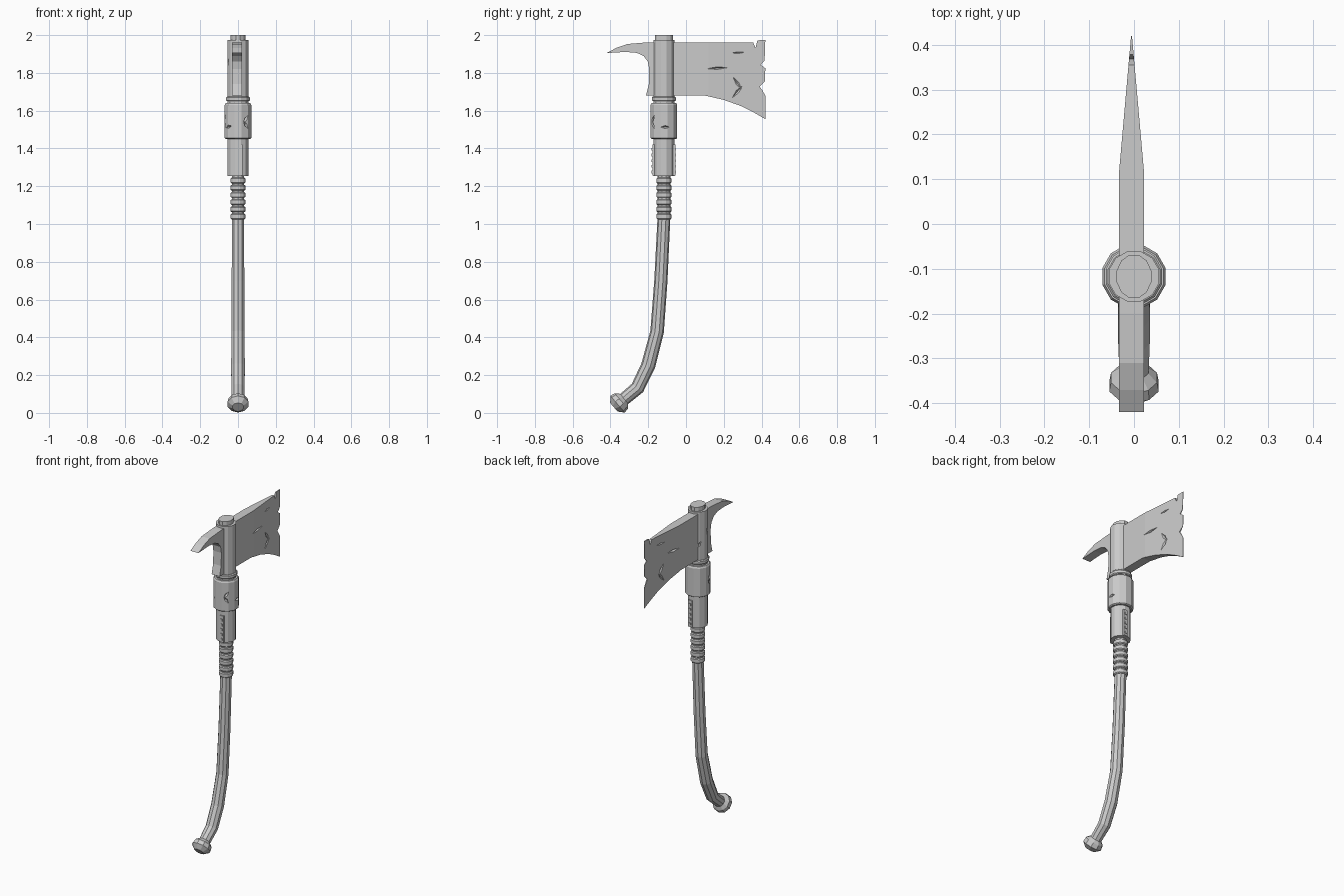
import bpy
import bmesh
from math import cos, sin, pi, radians
from mathutils import Vector

cube = bpy.data.objects.get("Cube")
if cube:
    bpy.data.objects.remove(cube)

AXIS_Y = -0.117      # upright centre line of the haft and head
BLADE_X = -0.0055    # blade mid plane
UP = Vector((0, 0, 1))

metal = bpy.data.materials.new("plain grey")
metal.use_nodes = True
grey = (0.6, 0.6, 0.6, 1)
metal.diffuse_color = grey
metal.node_tree.nodes["Principled BSDF"].inputs["Base Color"].default_value = grey


def finish(name, bm):
    bmesh.ops.recalc_face_normals(bm, faces=bm.faces)
    mesh = bpy.data.meshes.new(name)
    bm.to_mesh(mesh)
    bm.free()
    mesh.materials.append(metal)
    obj = bpy.data.objects.new(name, mesh)
    bpy.context.collection.objects.link(obj)
    return obj


def loft(name, stations, axis=None, sides=12, squash=1.0):
    """Sweep a faceted ring through (y, z, radius) stations."""
    bm = bmesh.new()
    centres = [Vector((0, y, z)) for y, z, r in stations]
    rings = []
    for i, (y, z, r) in enumerate(stations):
        d = axis or centres[min(i + 1, len(centres) - 1)] - centres[max(i - 1, 0)]
        side = d.normalized().cross(Vector((1, 0, 0)))
        ring = []
        for k in range(sides):
            a = 2 * pi * (k + 0.5) / sides
            ring.append(bm.verts.new(centres[i] + side * r * sin(a)
                                     + Vector((r * squash * cos(a), 0, 0))))
        rings.append(ring)
    for lower, upper in zip(rings, rings[1:]):
        for k in range(sides):
            n = (k + 1) % sides
            bm.faces.new((lower[k], lower[n], upper[n], upper[k]))
    bm.faces.new(rings[0])
    bm.faces.new(rings[-1])
    return finish(name, bm)


def turned(name, profile, **options):
    return loft(name, [(AXIS_Y, z, r) for z, r in profile], UP, **options)


def box(name, centre, size):
    bm = bmesh.new()
    bmesh.ops.create_cube(bm, size=1)
    for v in bm.verts:
        v.co = Vector(centre) + v.co * Vector(size)
    return finish(name, bm)


def add_nick(bm, centre, normal, angle, length, width, depth):
    """Pointed wedge that bites a diamond scar into a surface."""
    n = Vector(normal).normalized()
    along = UP.cross(n) * cos(angle) + UP * sin(angle)
    across = n.cross(along)
    verts = [bm.verts.new(Vector(centre) + s * v) for s in (-1, 1)
             for v in (along * length, across * width, n * depth)]
    bmesh.ops.convex_hull(bm, input=verts)


def carve(obj, bm):
    """Cut the wedges out of a part, then discard the cutter."""
    cutter = finish("scar_cutter", bm)
    cutter.hide_render = True
    mod = obj.modifiers.new("scars", 'BOOLEAN')
    mod.operation = 'DIFFERENCE'
    mod.solver = 'EXACT'
    mod.use_self = True
    mod.object = cutter
    graph = bpy.context.evaluated_depsgraph_get()
    mesh = bpy.data.meshes.new_from_object(obj.evaluated_get(graph))
    obj.modifiers.clear()
    obj.data = mesh
    bpy.data.objects.remove(cutter)


def round_nicks(obj, radius, nicks):
    bm = bmesh.new()
    for a, z, tilt, length in nicks:
        n = Vector((cos(radians(a)), sin(radians(a)), 0))
        add_nick(bm, n * radius + Vector((0, AXIS_Y, z)), n,
                 radians(tilt), length, 0.009, 0.015)
    carve(obj, bm)


# Curved handle and pommel
loft("handle", [(AXIS_Y, 1.3, 0.034), (AXIS_Y, 1.03, 0.034), (-0.133, 0.7, 0.035),
                (-0.153, 0.43, 0.036), (-0.2, 0.25, 0.038), (-0.257, 0.132, 0.037),
                (-0.335, 0.067, 0.034)], sides=10)
loft("pommel", [(-0.327, 0.076, 0.033), (-0.343, 0.063, 0.054), (-0.362, 0.046, 0.058),
                (-0.382, 0.03, 0.03)], Vector((0, -0.76, -0.65)), sides=10)

# Grip rings
for i in range(6):
    z = 1.025 + i * 0.038
    turned(f"grip_ring_{i + 1}", [(z, 0.036), (z + 0.005, 0.041),
                                  (z + 0.025, 0.041), (z + 0.03, 0.036)])

# Sleeves and collars stacked along the haft
turned("lower_sleeve", [(1.255, 0.057), (1.46, 0.057)])
collar = turned("collar", [(1.45, 0.066), (1.455, 0.073), (1.63, 0.073), (1.64, 0.068)])
turned("neck", [(1.63, 0.057), (1.69, 0.057)])
turned("neck_ring", [(1.65, 0.06), (1.655, 0.065), (1.67, 0.065), (1.675, 0.06)])
head = turned("head_sleeve", [(1.68, 0.058), (1.975, 0.058)])
turned("top_cap", [(1.97, 0.05), (2.0, 0.05)], squash=0.8)

# Studded strips on the front and back of the lower sleeve
for name, s in (("front", -1), ("back", 1)):
    box(f"{name}_strip", (0.012, AXIS_Y + s * 0.054, 1.338), (0.026, 0.014, 0.165))
    for i in range(5):
        box(f"{name}_strip_stud_{i + 1}", (0.012, AXIS_Y + s * 0.06, 1.275 + i * 0.03),
            (0.012, 0.01, 0.014))

# Battle scars on the round parts
round_nicks(collar, 0.072, [(-55, 1.555, 55, 0.026), (-55, 1.525, 125, 0.026),
                            (5, 1.513, 0, 0.03), (-135, 1.515, 15, 0.025),
                            (190, 1.56, 55, 0.026), (190, 1.53, 125, 0.026)])
round_nicks(head, 0.057, [(195, 1.85, 70, 0.03), (130, 1.77, 60, 0.03)])


# Blade and rear spike share one outline, thinned towards the cutting edge
def half_thickness(y):
    return 0.0275 if y < 0.12 else 0.001 + 0.0265 * (0.42 - y) / 0.3


outline = [(-0.42, 1.905), (-0.37, 1.932), (-0.31, 1.953), (-0.2, 1.962), (0.355, 1.962),
           (0.368, 1.932), (0.378, 1.972), (0.42, 1.975), (0.416, 1.865), (0.395, 1.842),
           (0.42, 1.825), (0.418, 1.755), (0.39, 1.728), (0.404, 1.708), (0.42, 1.68),
           (0.42, 1.555), (0.36, 1.59), (0.29, 1.625), (0.2, 1.657), (0.1, 1.68),
           (-0.212, 1.68), (-0.197, 1.74), (-0.195, 1.82), (-0.202, 1.86),
           (-0.225, 1.89), (-0.26, 1.906), (-0.32, 1.911)]
bm = bmesh.new()
bm.faces.new([bm.verts.new((0, y, z)) for y, z in outline])
bmesh.ops.bisect_plane(bm, geom=bm.verts[:] + bm.edges[:] + bm.faces[:],
                       plane_co=(0, 0.12, 0), plane_no=(0, 1, 0))
flat = bm.verts[:]
new = bmesh.ops.extrude_face_region(bm, geom=bm.faces[:], use_keep_orig=True)["geom"]
raised = {v for v in new if isinstance(v, bmesh.types.BMVert)}
for v in flat + list(raised):
    side = 1 if v in raised else -1
    v.co.x = BLADE_X + side * half_thickness(v.co.y)
blade = finish("blade_and_spike", bm)

# Scars on both blade faces: two dashes and a chevron
bm = bmesh.new()
for y, z, tilt, length, width in ((0.275, 1.907, 3, 0.035, 0.005),
                                  (0.165, 1.825, 3, 0.055, 0.007),
                                  (0.272, 1.745, -55, 0.04, 0.009),
                                  (0.272, 1.7, 50, 0.04, 0.009)):
    for s in (-1, 1):
        t = half_thickness(y)
        add_nick(bm, (BLADE_X + s * t, y, z), (s, 0.088, 0),
                 radians(tilt if s > 0 else 180 - tilt), length, width, t * 0.6)
carve(blade, bm)
